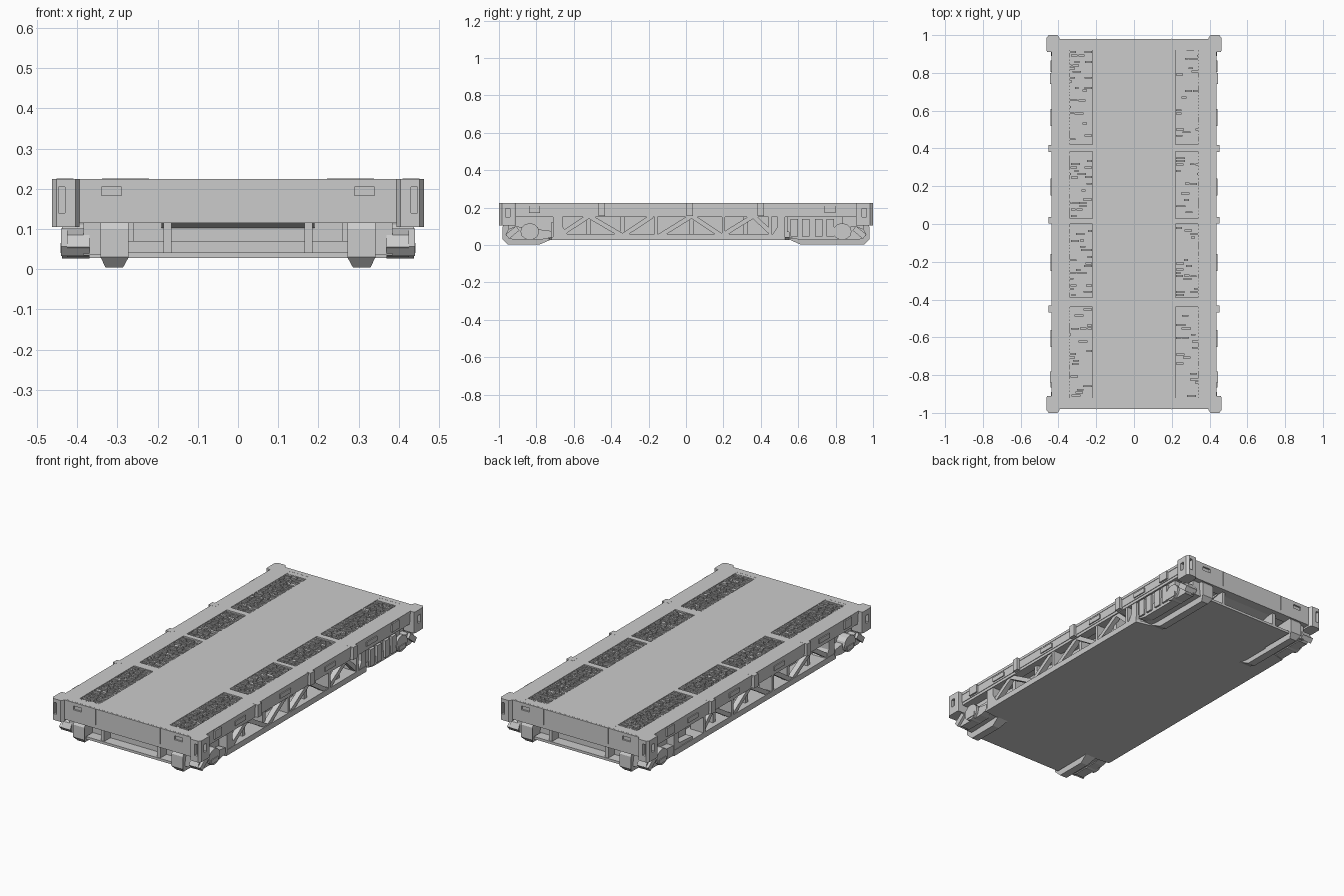
import bpy, bmesh, math, random
from mathutils import Vector

if "Cube" in bpy.data.objects:
    bpy.data.objects.remove(bpy.data.objects["Cube"])

random.seed(4)


def finish(name, bm):
    bmesh.ops.recalc_face_normals(bm, faces=bm.faces)
    me = bpy.data.meshes.new(name)
    bm.to_mesh(me)
    bm.free()
    ob = bpy.data.objects.new(name, me)
    bpy.context.collection.objects.link(ob)
    return ob


def add_box(bm, x, y, z):
    vs = [bm.verts.new((a, b, c)) for a in x for b in y for c in z]
    for f in ((0, 1, 3, 2), (4, 6, 7, 5), (0, 4, 5, 1), (2, 3, 7, 6), (0, 2, 6, 4), (1, 5, 7, 3)):
        bm.faces.new([vs[i] for i in f])


def boxes(name, items):
    bm = bmesh.new()
    for x, y, z in items:
        add_box(bm, x, y, z)
    return finish(name, bm)


def add_prism(bm, pts, a, b, axis='x'):
    """Extrude a profile: (y, z) along x, or (x, y) along z."""
    place = (lambda p, t: (t, p[0], p[1])) if axis == 'x' else (lambda p, t: (p[0], p[1], t))
    lo = [bm.verts.new(place(p, a)) for p in pts]
    hi = [bm.verts.new(place(p, b)) for p in pts]
    n = len(pts)
    bm.faces.new(lo)
    bm.faces.new(hi)
    for i in range(n):
        bm.faces.new((lo[i], lo[(i + 1) % n], hi[(i + 1) % n], hi[i]))


def strut(bm, p, q, w, a, b):
    """Flat bar from p to q in the side plane, between x = a and b."""
    p, q = Vector(p), Vector(q)
    d = (q - p).normalized() * w / 2
    n = Vector((-d.y, d.x))
    add_prism(bm, [p + n, q + n, q - n, p - n], a, b)


def span(s, a, b):
    return tuple(sorted((s * a, s * b)))


def cut(ob, items):
    cutter = boxes("slot_cutter", items)
    cutter.hide_render = True
    m = ob.modifiers.new("slots", 'BOOLEAN')
    m.operation, m.solver, m.object = 'DIFFERENCE', 'EXACT', cutter
    bpy.context.view_layer.objects.active = ob
    bpy.ops.object.modifier_apply(modifier=m.name)
    bpy.data.objects.remove(cutter)


# Deck slab and its top plates, leaving shallow pits for the grip strips
boxes("deck_slab", [((-.435, .435), (-.97, .97), (.165, .217))])
pits = [(-.94, -.44), (-.39, 0), (.03, .385), (.42, .95)]
gaps = [(-.972, -.94), (-.44, -.39), (0, .03), (.385, .42), (.95, .972)]
plates = [((-.22, .22), (-.972, .972), (.21, .225))]
for s in (-1, 1):
    plates.append((span(s, .34, .437), (-.972, .972), (.21, .225)))
    plates += [(span(s, .22, .34), g, (.21, .225)) for g in gaps]
boxes("deck_plates", plates)

# Grip strips: irregular rows of short bars
bars = []
for s in (-1, 1):
    for y0, y1 in pits:
        y = y0 + .008
        while y < y1 - .012:
            x = .222
            while x < .335:
                w = random.uniform(.02, .05)
                dy = random.uniform(-.002, .002)
                bars.append((span(s, x, min(x + w, .338)), (y + dy, y + dy + .01),
                             (.21, random.uniform(.221, .226))))
                x += w + .005
            y += .017
boxes("grip_bars", bars)

# End beams with tie-down slots and joint strips
for e, tag in ((-1, "front"), (1, "back")):
    beam = boxes(tag + "_end_beam", [((-.41, .41), span(e, .92, .98), (.115, .2245))])
    cut(beam, [(span(s, .29, .34), span(e, .965, 1.02), (.183, .205)) for s in (-1, 1)])
    boxes(tag + "_beam_joints", [(span(s, .199, .202), span(e, .97, .983), (.135, .225)) for s in (-1, 1)])
    # Corner castings with chamfered outer edge and slots
    for s, side in ((-1, "left"), (1, "right")):
        bm = bmesh.new()
        prof = [(.395, .91), (.46, .91), (.463, .92), (.463, .985), (.452, 1), (.405, 1), (.395, .985)]
        add_prism(bm, [(s * x, e * y) for x, y in prof], .105, .225, 'z')
        post = finish(f"{tag}_{side}_corner_casting", bm)
        cut(post, [(span(s, .43, .447), span(e, .98, 1.05), (.14, .205)),
                   (span(s, .445, .5), span(e, .94, .965), (.15, .195))])

# Underframe: inner core, broad floor pan, narrow end tongues
boxes("inner_core", [((-.33, .33), (-.7, .53), (.035, .17)),
                     ((-.26, .26), (-.86, .86), (.035, .17))])
bm = bmesh.new()
floor = [(-.275, -.96), (.275, -.96), (.275, -.74), (.43, -.72), (.43, .53), (.3, .56),
         (.275, .6), (.275, .96), (-.275, .96), (-.275, .76), (-.43, .72), (-.43, -.72), (-.275, -.74)]
add_prism(bm, floor, .028, .042, 'z')
finish("floor_pan", bm)

# End recess: uprights, cross rail and sloping soffit
for e, tag in ((-1, "front"), (1, "back")):
    boxes(tag + "_end_frame",
          [(span(s, .165, .185), span(e, .85, .955), (.035, .125)) for s in (-1, 1)]
          + [((-.3, .3), span(e, .85, .9), (.04, .07)),
             ((-.38, .38), span(e, .7, .93), (.12, .17))])
    bm = bmesh.new()
    add_prism(bm, [(e * .85, .1), (e * .95, .12), (e * .95, .14), (e * .85, .14)], -.19, .19)
    finish(tag + "_soffit", bm)

# Side trusses: chords, posts, gussets and zigzag diagonals
for s, side, end in ((-1, "left", .72), (1, "right", .53)):
    a, b = span(s, .395, .425)
    chord = span(s, .33, .43)
    rail = span(s, .38, .432)
    bm = bmesh.new()
    add_box(bm, chord, (-.71, end), (.03, .06))
    add_box(bm, rail, (-.92, .92), (.15, .168))
    for y in (-.16, .2, .45):
        add_box(bm, span(s, .35, .43), (y - .008, y + .008), (.04, .17))
    zig = [(-.68, .05), (-.52, .155), (-.34, .05), (-.18, .155)]
    zag = [(-.14, .05), (.03, .155), (.19, .05), (.36, .155), (.45, .07)]
    for path in (zig, zag):
        for p, q in zip(path, path[1:]):
            strut(bm, p, q, .024, a, b)
    # Sloped outriggers behind the web joints
    for y in (-.52, -.34, .03, .32):
        add_box(bm, span(s, .32, .4), (y - .012, y + .012), (.05, .16))
    gus = [(-.71, .035), (-.62, .035), (-.66, .1), (-.66, .17), (-.71, .17)]
    add_prism(bm, gus, *span(s, .34, .428))
    add_prism(bm, [(end, .035), (end - .08, .035), (end - .04, .1), (end - .04, .17), (end, .17)],
              *span(s, .34, .428))
    finish(side + "_side_truss", bm)
    # Side rail clips
    boxes(side + "_rail_clips",
          [(span(s, .41, .452), (y - .018, y + .018), (.155, .2255)) for y in (-.45, .02, .4)]
          + [(span(s, .42, .445), (y - .03, y + .03), (.172, .22)) for y in (-.81, .77)]
          + [(span(s, .42, .441), (y, y + .09), (.175, .2)) for y in (-.65, -.25, .15, .52)])

# Running gear: tapered feet, side frames, axle boxes and rollers
for s, side in ((-1, "left"), (1, "right")):
    for e, tag, inner in ((-1, "front", .72), (1, "back", .55)):
        bm = bmesh.new()
        prof = [(.98, .03), (.955, .004), (inner + .06, .004), (inner, .03), (inner, .1), (.97, .115), (.98, .1)]
        add_prism(bm, [(e * y, z) for y, z in prof], *span(s, .272, .342))
        for v in bm.verts:
            if v.co.z < .02:
                v.co.x = s * (.308 + (abs(v.co.x) - .307) * .62)
        finish(f"{tag}_{side}_foot", bm)
        bm = bmesh.new()
        add_box(bm, span(s, .335, .385), span(e, inner, .95), (.035, .125))
        out = [(inner, .04), (inner + .05, .03), (.93, .03), (.965, .055), (.95, .085), (.91, .1), (inner, .075)]
        add_prism(bm, [(e * y, z) for y, z in out], *span(s, .37, .425))
        ring = [(e * .835 + .05 * math.cos(k * math.pi / 6), .072 + .045 * math.sin(k * math.pi / 6))
                for k in range(12)]
        add_prism(bm, ring, *span(s, .37, .438))
        add_box(bm, span(s, .38, .442), span(e, .805, .865), (.04, .065))
        strut(bm, (e * .9, .09), (e * .955, .045), .03, *span(s, .37, .44))
        if e > 0 and s > 0:
            for y in (.56, .62, .69, .75):
                add_box(bm, span(s, .37, .435), (y, y + .04), (.045, .14))
            add_box(bm, span(s, .37, .42), (.54, .84), (.07, .15))
        finish(f"{tag}_{side}_running_gear", bm)
